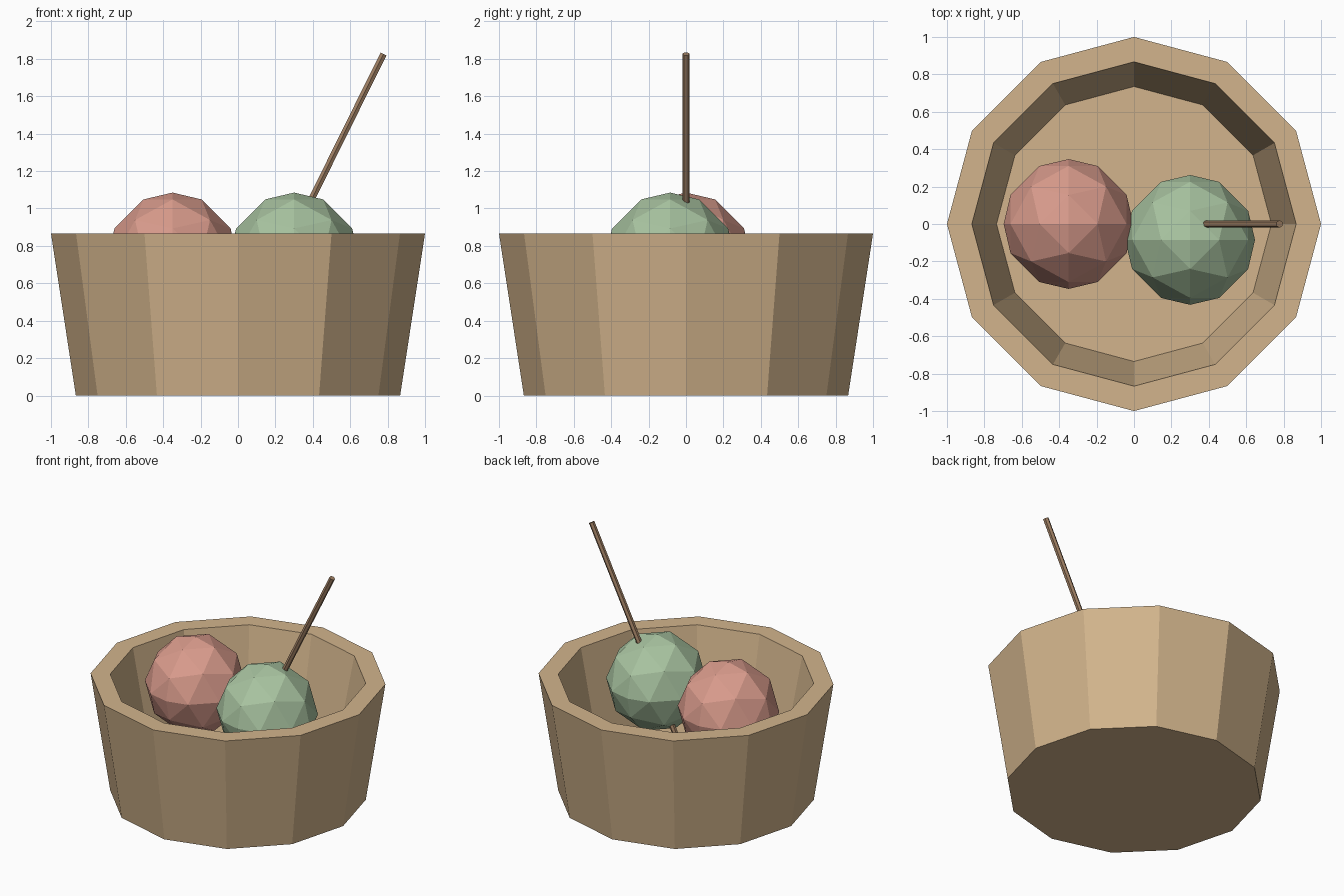
import bpy, bmesh, math
from mathutils import Matrix, Vector

cube = bpy.data.objects.get("Cube")
if cube:
    bpy.data.objects.remove(cube, do_unlink=True)


def material(name, rgb):
    mat = bpy.data.materials.new(name)
    mat.use_nodes = True
    color = (*rgb, 1.0)
    mat.diffuse_color = color
    mat.node_tree.nodes["Principled BSDF"].inputs["Base Color"].default_value = color
    return mat


def add_object(name, bm, mat):
    bmesh.ops.recalc_face_normals(bm, faces=bm.faces)
    mesh = bpy.data.meshes.new(name)
    bm.to_mesh(mesh)
    bm.free()
    mesh.materials.append(mat)
    obj = bpy.data.objects.new(name, mesh)
    bpy.context.collection.objects.link(obj)
    return obj


def lathe(name, profile, sides, mat):
    """Turn a (radius, height) profile into a faceted solid, capping both ends."""
    bm = bmesh.new()
    rings = []
    for r, z in profile:
        angles = [math.tau * i / sides for i in range(sides)]
        rings.append([bm.verts.new((r * math.cos(a), r * math.sin(a), z)) for a in angles])
    for low, high in zip(rings, rings[1:]):
        for i in range(sides):
            j = (i + 1) % sides
            bm.faces.new((low[i], low[j], high[j], high[i]))
    bm.faces.new(rings[0])
    bm.faces.new(rings[-1])
    return add_object(name, bm, mat)


def faceted_ball(name, center, radius, cuts, mat):
    """Octahedron with each face split in a triangle grid, pushed out to a sphere."""
    bm = bmesh.new()
    for octant in range(8):
        sx, sy, sz = [1 if octant >> k & 1 else -1 for k in range(3)]
        grid = {}
        for i in range(cuts + 1):
            for j in range(cuts + 1 - i):
                p = Vector((sx * i, sy * j, sz * (cuts - i - j))).normalized()
                grid[i, j] = bm.verts.new(p * radius)
        for i in range(cuts):
            for j in range(cuts - i):
                bm.faces.new((grid[i, j], grid[i + 1, j], grid[i, j + 1]))
                if i + j < cuts - 1:
                    bm.faces.new((grid[i + 1, j], grid[i + 1, j + 1], grid[i, j + 1]))
    bmesh.ops.remove_doubles(bm, verts=bm.verts, dist=0.001)
    obj = add_object(name, bm, mat)
    obj.location = center
    return obj


tan = material("tan wood", (0.644, 0.456, 0.262))
pink = material("dusty pink", (0.694, 0.328, 0.262))
green = material("sage green", (0.392, 0.546, 0.352))
brown = material("brown stick", (0.352, 0.216, 0.127))

# Thick-walled bowl: outer wall, rim, inner wall, floor
lathe("bowl", [(0.867, 0), (1, 0.867), (0.867, 0.867), (0.735, 0.2)], 12, tan)

# Two scoops
faceted_ball("pink_scoop", (-0.35, 0, 0.738), 0.347, 3, pink)
faceted_ball("green_scoop", (0.3, -0.085, 0.738), 0.347, 3, green)

# Leaning stick, hung from its upper end
stick = lathe("stick", [(0.02, -1.6), (0.02, 0)], 6, brown)
stick.data.transform(Matrix.Rotation(math.pi / 2, 4, "Z"))
stick.rotation_euler = (0, 0.46, 0)
stick.location = (0.778, 0, 1.826)
